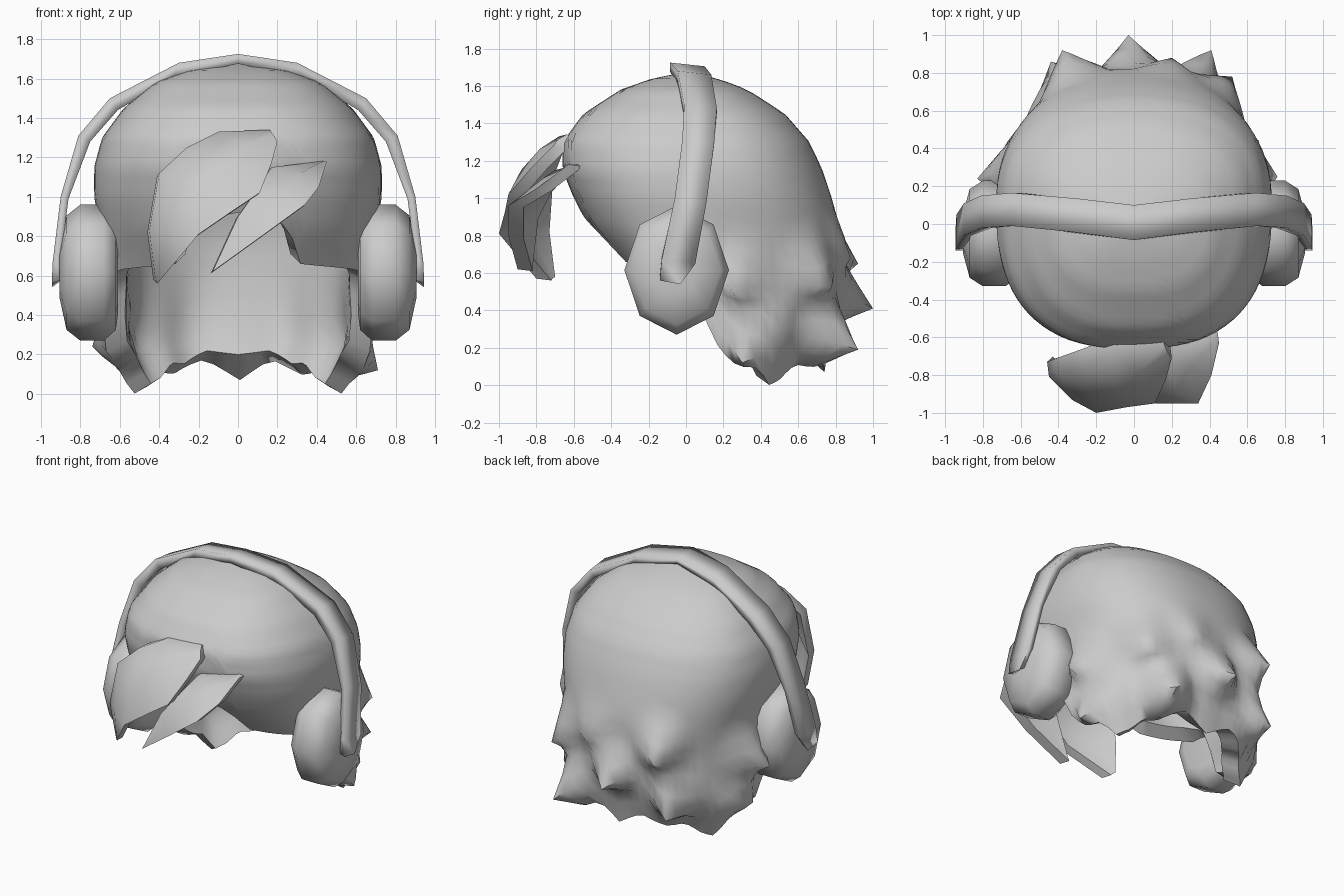
import bpy, bmesh, math
from mathutils import Vector

if "Cube" in bpy.data.objects:
    bpy.data.objects.remove(bpy.data.objects["Cube"])


def make(name, verts, faces, angle=60):
    me = bpy.data.meshes.new(name)
    me.from_pydata([tuple(v) for v in verts], [], faces)
    bm = bmesh.new()
    bm.from_mesh(me)
    bmesh.ops.recalc_face_normals(bm, faces=bm.faces)
    bm.to_mesh(me)
    bm.free()
    ob = bpy.data.objects.new(name, me)
    bpy.context.collection.objects.link(ob)
    bpy.ops.object.select_all(action='DESELECT')
    bpy.context.view_layer.objects.active = ob
    ob.select_set(True)
    bpy.ops.object.shade_smooth_by_angle(angle=math.radians(angle))
    return ob


def lerp(table, t):
    """Interpolate rows (key, values...) sorted by rising key."""
    if t <= table[0][0]:
        return table[0][1:]
    for a, b in zip(table, table[1:]):
        if t <= b[0]:
            k = (t - a[0]) / (b[0] - a[0])
            return [p + (q - p) * k for p, q in zip(a[1:], b[1:])]
    return table[-1][1:]


def bridge(rings):
    n, faces = len(rings[0]), []
    for r in range(len(rings) - 1):
        for i in range(n):
            j = (i + 1) % n
            faces.append((r * n + i, r * n + j, (r + 1) * n + j, (r + 1) * n + i))
    return [v for ring in rings for v in ring], faces


# hair cap: height, front y, back y, half width
SECTION = [(0.0, 0.0, 0.68, 0.58), (0.25, -0.1, 0.78, 0.70), (0.45, -0.2, 0.82, 0.67),
           (0.65, -0.34, 0.83, 0.67), (0.85, -0.52, 0.82, 0.70), (1.0, -0.60, 0.78, 0.73),
           (1.15, -0.66, 0.73, 0.73), (1.3, -0.66, 0.66, 0.69), (1.45, -0.55, 0.53, 0.58),
           (1.58, -0.35, 0.33, 0.42), (1.64, -0.18, 0.17, 0.25), (1.675, 0.0, 0.02, 0.02)]
# hair hem: degrees from the front, height
HEM = [(0, 0.92), (16, 0.85), (22, 0.66), (32, 0.65), (60, 0.63), (80, 0.58), (88, 0.42),
       (95, 0.2), (106, 0.13), (112, 0.12), (121, 0.0), (130, 0.03), (142, 0.11),
       (152, 0.10), (166, 0.17), (180, 0.15)]
# pulled-out tufts: degrees, height, radius, tip
TUFTS = [(180, 0.52, 0.2, (-0.03, 1.0, 0.41)), (207, 0.74, 0.22, (-0.38, 0.92, 0.65)),
         (152, 0.30, 0.22, (0.41, 0.92, 0.19)), (140, 0.62, 0.22, (0.52, 0.78, 0.52)),
         (215, 0.34, 0.22, (-0.44, 0.86, 0.24)), (104, 0.58, 0.2, (0.76, 0.25, 0.5)),
         (256, 0.58, 0.22, (-0.83, 0.24, 0.50)), (165, 0.78, 0.2, (0.2, 0.88, 0.68)),
         (110, 0.22, 0.16, (0.71, 0.30, 0.12)), (250, 0.3, 0.18, (-0.74, 0.30, 0.24)),
         (180, 0.17, 0.16, (0.01, 0.74, 0.07))]
COLS, ROWS = 80, 26


def hair_point(deg, z):
    f, b, w = lerp(SECTION, z)
    a = math.radians(deg)
    mid = 0.1 if z < 1.45 else 0.1 * max(0, (1.675 - z) / 0.225)
    s, c = math.sin(a), math.cos(a)
    e = 0.78 if c > 0 else 0.88
    x = w * math.copysign(abs(s) ** e, s)
    y = mid + (c ** e * (f - mid) if c > 0 else abs(c) ** e * (b - mid))
    lump = 1 + 0.05 * max(0, 0.8 - z) * math.cos(a * 9) * (c < 0.2)
    return Vector((x * lump, y * lump, z))


outer, inner = [], []
for r in range(ROWS + 1):
    t = r / ROWS
    ring_o, ring_i = [], []
    for i in range(COLS):
        deg = 360 * i / COLS
        hem = lerp(HEM, min(deg, 360 - deg))[0]
        z = 1.675 - (1.675 - hem) * (0.6 * t ** 2 + 0.4 * t)
        p = hair_point(deg, z)
        ring_o.append(p)
        ring_i.append(Vector((p.x * 0.84, 0.08 + (p.y - 0.08) * 0.81,
                              hem + 0.05 + (z - hem) * 0.84)))
    outer.append(ring_o)
    inner.append(ring_i)

# pull pointed tufts out of the outer surface
rest = [[p.copy() for p in ring] for ring in outer]
for deg, z, radius, tip in TUFTS:
    base = hair_point(deg, z)
    root = min((p for ring in rest for p in ring), key=lambda p: (p - base).length)
    pull = Vector(tip) - root
    for ring_r, ring_o in zip(rest, outer):
        for p, q in zip(ring_r, ring_o):
            d = (p - root).length / radius
            if d < 1:
                q += pull * (1 - d) ** 1.15
for ring in outer:
    for p in ring:
        p.z = max(p.z, 0.0)

verts, faces = bridge(outer + inner[::-1])
faces += [tuple(range(COLS)), tuple(range(len(verts) - COLS, len(verts)))]
make("hair_cap", verts, faces, 60)


# fringe locks: paired upper and lower edge points swept from root to tip
def lock(name, upper, lower, bulge):
    rings = []
    for u, l in zip(upper, lower):
        u, l = Vector(u), Vector(l)
        mid = (u + l) / 2 + Vector((0, -bulge, bulge * 0.5)) * min(1, (u - l).length * 2.5)
        back = Vector((-0.01, 0.08, -0.01))
        rings.append([u, mid, l, l + back, mid + back, u + back])
    v, f = bridge(rings)
    n = len(v)
    f += [(0, 1, 2, 3, 4, 5), tuple(range(n - 6, n))]
    make(name, v, f, 50)


lock("fringe_large",
     [(0.16, -0.64, 1.34), (-0.10, -0.68, 1.33), (-0.26, -0.74, 1.25),
      (-0.40, -0.79, 1.12), (-0.45, -0.81, 0.83), (-0.42, -0.78, 0.59)],
     [(0.20, -0.71, 1.28), (0.17, -0.82, 1.17), (0.11, -0.95, 1.02),
      (-0.04, -0.97, 0.92), (-0.20, -1.0, 0.81), (-0.40, -0.80, 0.57)], 0.035)
lock("fringe_small",
     [(0.42, -0.58, 1.18), (0.17, -0.70, 1.15), (0.10, -0.80, 1.04),
      (0.0, -0.87, 0.90), (-0.12, -0.90, 0.64)],
     [(0.45, -0.63, 1.18), (0.41, -0.80, 1.05), (0.34, -0.95, 0.96),
      (0.12, -0.95, 0.80), (-0.13, -0.90, 0.62)], 0.02)

# headband: outer x, outer z, inner x, inner z, front y, back y (right half)
HALF = [(0, 1.725, 0, 1.675, -0.085, 0.10), (0.30, 1.68, 0.33, 1.605, -0.045, 0.135),
        (0.65, 1.50, 0.61, 1.44, -0.01, 0.165), (0.81, 1.31, 0.75, 1.28, -0.02, 0.15),
        (0.90, 1.00, 0.86, 0.99, -0.06, 0.11), (0.94, 0.67, 0.90, 0.68, -0.13, 0.05),
        (0.945, 0.56, 0.89, 0.58, -0.14, -0.03)]
path = [(-a, b, -c, d, e, f) for a, b, c, d, e, f in HALF[:0:-1]] + HALF
rings = [[(ox, f, oz), (ox, b, oz - 0.02), (ix, b, iz), (ix, f, iz)]
         for ox, oz, ix, iz, f, b in path]
v, f = bridge(rings)
f += [(0, 1, 2, 3), tuple(range(len(v) - 4, len(v)))]
make("headband", v, f, 100)

# ear cups: eight-sided lathe around the x axis
CUP = [(0.61, 0.22), (0.62, 0.29), (0.68, 0.345), (0.80, 0.345), (0.87, 0.29), (0.905, 0.13)]
for sign, side in ((1, "right"), (-1, "left")):
    rings = [[(sign * x, -0.05 + 0.81 * r * math.cos(math.tau * i / 8),
               0.615 + r * math.sin(math.tau * i / 8)) for i in range(8)] for x, r in CUP]
    v, f = bridge(rings)
    f += [tuple(range(8)), tuple(range(len(v) - 8, len(v)))]
    make("ear_cup_" + side, v, f, 60)
